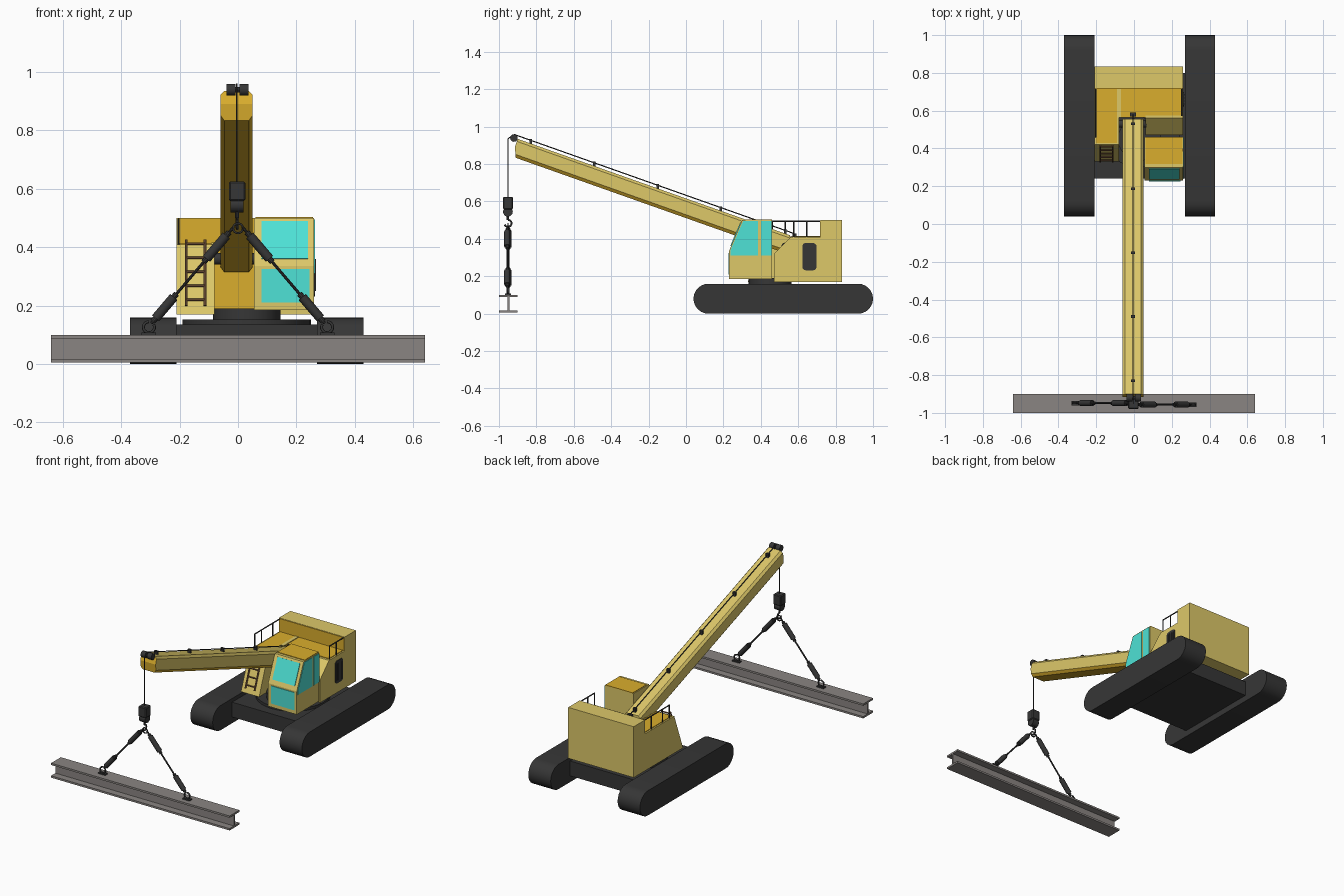
import bpy, bmesh, math
from mathutils import Vector

if "Cube" in bpy.data.objects:
    bpy.data.objects.remove(bpy.data.objects["Cube"])


def material(name, rgb):
    m = bpy.data.materials.new(name)
    m.diffuse_color = [((c / 255 + 0.055) / 1.055) ** 2.4 for c in rgb] + [1]
    m.use_nodes = True
    m.node_tree.nodes["Principled BSDF"].inputs["Base Color"].default_value = m.diffuse_color
    return m


TAN = material("pale_yellow", (221, 200, 105))
ORANGE = material("deep_yellow", (218, 174, 45))
DARK = material("charcoal", (54, 54, 54))
TEAL = material("window_teal", (78, 226, 214))
GREY = material("steel_grey", (138, 133, 130))
BROWN = material("ladder_brown", (122, 88, 62))


def finish(name, bm, *mats):
    bmesh.ops.recalc_face_normals(bm, faces=bm.faces)
    me = bpy.data.meshes.new(name)
    bm.to_mesh(me)
    bm.free()
    ob = bpy.data.objects.new(name, me)
    bpy.context.collection.objects.link(ob)
    for m in mats:
        me.materials.append(m)
    return ob


def smooth(ob):
    bpy.ops.object.select_all(action='DESELECT')
    ob.select_set(True)
    bpy.context.view_layer.objects.active = ob
    bpy.ops.object.shade_smooth_by_angle(angle=math.radians(35))


def extrude(name, pts, vec, mat):
    """Flat outline pushed along a vector."""
    bm = bmesh.new()
    f = bm.faces.new([bm.verts.new(p) for p in pts])
    g = bmesh.ops.extrude_face_region(bm, geom=[f], use_keep_orig=True)
    bmesh.ops.translate(bm, vec=vec, verts=[v for v in g['geom'] if isinstance(v, bmesh.types.BMVert)])
    return finish(name, bm, mat)


def profile(name, yz, x0, x1, mat):
    return extrude(name, [(x0, y, z) for y, z in yz], (x1 - x0, 0, 0), mat)


def box(name, x0, x1, y0, y1, z0, z1, mat):
    return profile(name, [(y0, z0), (y1, z0), (y1, z1), (y0, z1)], x0, x1, mat)


def rod(name, p, q, r, mat=DARK, n=10):
    p, q = Vector(p), Vector(q)
    bm = bmesh.new()
    bmesh.ops.create_cone(bm, cap_ends=True, segments=n, radius1=r, radius2=r, depth=(q - p).length)
    bm.transform((q - p).to_track_quat('Z', 'Y').to_matrix().to_4x4())
    bmesh.ops.translate(bm, vec=(p + q) / 2, verts=bm.verts)
    ob = finish(name, bm, mat)
    smooth(ob)
    return ob


def arc(name, c, r, a0, a1, thick, plane):
    """Bent round bar in the xz or yz plane."""
    cu = bpy.data.curves.new(name, 'CURVE')
    cu.dimensions = '3D'
    cu.bevel_depth, cu.bevel_resolution, cu.use_fill_caps = thick, 2, True
    sp = cu.splines.new('POLY')
    sp.points.add(14)
    for i, pt in enumerate(sp.points):
        a = math.radians(a0 + (a1 - a0) * i / 14)
        u, w = r * math.cos(a), r * math.sin(a)
        pt.co = (c[0] + (u if plane == 'xz' else 0), c[1] + (u if plane == 'yz' else 0), c[2] + w, 1)
    ob = bpy.data.objects.new(name, cu)
    bpy.context.collection.objects.link(ob)
    cu.materials.append(DARK)
    bpy.ops.object.select_all(action='DESELECT')
    ob.select_set(True)
    bpy.context.view_layer.objects.active = ob
    bpy.ops.object.convert(target='MESH')


# crawler tracks: rounded-end loops
stadium = []
for cy, start in ((0.92, -90), (0.12, 90)):
    for i in range(13):
        a = math.radians(start + 15 * i)
        stadium.append((cy + 0.08 * math.cos(a), 0.08 + 0.08 * math.sin(a)))
for side, x in (("left", -0.37), ("right", 0.27)):
    smooth(profile(side + "_track", stadium, x, x + 0.16, DARK))

# undercarriage and turntable
box("undercarriage", -0.21, 0.27, 0.24, 0.80, 0.04, 0.136, DARK)
rod("turntable_plate", (0.03, 0.52, 0.13), (0.03, 0.52, 0.153), 0.22, n=32)
rod("turntable_pivot", (0.03, 0.45, 0.15), (0.03, 0.45, 0.19), 0.115, n=32)

# machine house: counterweight, two side housings and the middle bay
box("counterweight", -0.21, 0.26, 0.72, 0.835, 0.17, 0.50, TAN)
profile("left_housing", [(0.33, 0.17), (0.72, 0.17), (0.72, 0.41), (0.42, 0.41)], -0.21, -0.08, TAN)
profile("right_housing", [(0.47, 0.17), (0.72, 0.17), (0.72, 0.41), (0.56, 0.41), (0.47, 0.32)], 0.06, 0.26, TAN)
box("middle_bay", -0.08, 0.06, 0.565, 0.72, 0.17, 0.41, ORANGE)
box("left_deck", -0.20, -0.09, 0.43, 0.72, 0.41, 0.414, ORANGE)
box("right_deck", -0.065, 0.25, 0.575, 0.72, 0.41, 0.414, ORANGE)
box("counterweight_front", -0.208, 0.258, 0.716, 0.72, 0.412, 0.498, ORANGE)
box("bay_lip", -0.09, -0.068, 0.565, 0.72, 0.405, 0.416, TAN)

# side vent: rounded grille with slats
vent = []
for cy, cz, start in ((0.68, 0.36, 0), (0.64, 0.36, 90), (0.64, 0.25, 180), (0.68, 0.25, 270)):
    for i in range(4):
        a = math.radians(start + 30 * i)
        vent.append((cy + 0.018 * math.cos(a), cz + 0.018 * math.sin(a)))
profile("side_vent", vent, 0.258, 0.264, DARK)
for i in range(4):
    y = 0.636 + 0.016 * i
    box("vent_slat", 0.263, 0.267, y - 0.003, y + 0.003, 0.25, 0.36, DARK)

# cab
KINK = 0.335
profile("cab", [(0.23, 0.185), (0.46, 0.185), (0.46, 0.50), (0.30, 0.50), (0.23, KINK)], 0.055, 0.26, TAN)
box("cab_roof", 0.06, 0.256, 0.318, 0.46, 0.498, 0.504, ORANGE)


def screen_y(z):
    return 0.23 + 0.07 * (z - KINK) / (0.50 - KINK)


extrude("upper_windscreen", [(x, screen_y(z), z) for x, z in ((0.08, 0.36), (0.24, 0.36), (0.24, 0.487), (0.08, 0.487))],
        (0, -0.004, 0.002), TEAL)
box("lower_windscreen", 0.08, 0.245, 0.226, 0.23, 0.21, 0.325, TEAL)
profile("side_window_front", [(0.238, 0.31), (0.385, 0.31), (0.385, 0.495), (0.305, 0.495), (0.238, 0.34)], 0.259, 0.263, TEAL)
profile("side_window_rear", [(0.40, 0.31), (0.457, 0.31), (0.457, 0.495), (0.40, 0.495)], 0.259, 0.263, TEAL)

# ladder on the sloping left housing
def ladder_pt(x, z):
    return (x, 0.33 + 0.375 * (z - 0.17) - 0.012, z)


for x in (-0.178, -0.113):
    rod("ladder_rail", ladder_pt(x, 0.20), ladder_pt(x, 0.425), 0.005, BROWN, 6)
for i in range(5):
    z = 0.22 + 0.048 * i
    rod("ladder_rung", ladder_pt(-0.178, z), ladder_pt(-0.113, z), 0.005, BROWN, 6)

# deck railings
for side, x, posts in (("left", -0.203, (0.46, 0.53, 0.645)), ("right", 0.253, (0.575, 0.645))):
    rod(side + "_handrail", (x, posts[0], 0.495), (x, 0.72, 0.495), 0.004, n=6)
    for y in posts:
        rod(side + "_rail_post", (x, y, 0.41), (x, y, 0.497), 0.004, n=6)

# boom: chamfered section swept up to the nose, underside and nose deep yellow
SLOPE = 0.354


def boom_z(y):
    return 0.835 - SLOPE * (y + 0.915)


section = [(-0.055, 0.055), (-0.055, 0.09), (-0.042, 0.105), (0.042, 0.105), (0.055, 0.09),
           (0.055, 0.055), (0.055, 0.018), (0.042, 0), (-0.042, 0), (-0.055, 0.018)]
bm = bmesh.new()
nose, root = [], []
for x, d in section:
    yn = -0.915 + max(0, d - 0.055) * 0.3 + max(0, 0.055 - d) * 0.09
    nose.append(bm.verts.new((x - 0.005, yn, boom_z(yn) + d)))
    root.append(bm.verts.new((x - 0.005, 0.555, boom_z(0.555) + d)))
for i in range(10):
    j = (i + 1) % 10
    bm.faces.new((nose[i], nose[j], root[j], root[i]))
bm.faces.new(nose[:6])
bm.faces.new(nose[5:] + nose[:1])
bm.faces.new(root)
boom = finish("boom", bm, TAN, ORANGE)
for p in boom.data.polygons:
    p.material_index = int(p.normal.z < -0.3 or p.normal.y < -0.8)
rod("boom_pivot_pin", (-0.085, 0.53, 0.36), (0.065, 0.53, 0.36), 0.02, n=16)

# hoist line on top of the boom, with clips
def line_pt(y):
    return Vector((-0.005, y, boom_z(y) + 0.122))


rod("boom_line", line_pt(-0.92), line_pt(0.58), 0.003, n=6)
for y in (-0.83, -0.49, -0.152, 0.186, 0.53):
    c = line_pt(y)
    box("line_clip", -0.015, 0.005, y - 0.007, y + 0.007, c.z - 0.02, c.z + 0.007, DARK)
box("line_anchor", -0.02, 0.01, 0.57, 0.59, 0.405, 0.43, DARK)

# nose sheaves and drop line
for x in (-0.04, 0.005):
    rod("nose_sheave", (x, -0.92, 0.939), (x + 0.031, -0.92, 0.939), 0.02, n=20)
rod("sheave_axle", (-0.035, -0.92, 0.939), (0.03, -0.92, 0.939), 0.01)
rod("drop_line_top", (-0.004, -0.925, 0.957), (-0.004, -0.951, 0.935), 0.0025, n=6)
rod("drop_line", (-0.004, -0.951, 0.937), (-0.004, -0.951, 0.62), 0.0025, n=6)

# hook block
block = box("hook_block", -0.031, 0.025, -0.979, -0.925, 0.558, 0.625, DARK)
bev = block.modifiers.new("bevel", 'BEVEL')
bev.width, bev.segments = 0.005, 1
rod("block_pulley", (-0.025, -0.952, 0.545), (0.019, -0.952, 0.545), 0.026, n=20)
rod("hook_shank", (-0.003, -0.952, 0.525), (-0.003, -0.952, 0.50), 0.007)
arc("lifting_hook", (-0.003, -0.952, 0.483), 0.019, 90, -160, 0.005, 'yz')
arc("master_ring", (0, -0.952, 0.465), 0.017, 0, 360, 0.0035, 'xz')

# slings, mirrored: rod, two turnbuckles with end eyes, beam hook
for s, side in ((-1, "left"), (1, "right")):
    y = -0.952 - 0.004 * s

    def on(x):
        return (s * x, y, 0.475 - 1.17 * (x - 0.01))

    rod(side + "_sling", on(0.015), on(0.297), 0.005)
    for a, b in ((0.04, 0.108), (0.22, 0.282)):
        rod(side + "_turnbuckle", on(a), on(b), 0.016, n=12)
        rod(side + "_turnbuckle_collar", on(a - 0.01), on(b + 0.01), 0.010)
    arc(side + "_beam_hook", (s * 0.305, y, 0.126), 0.019, 90, 90 - s * 300, 0.005, 'xz')
    box(side + "_beam_clamp", s * 0.305 - 0.025, s * 0.305 + 0.025, y - 0.012, y + 0.012, 0.098, 0.108, DARK)

# steel I-beam load
ibeam = [(-1.0, 0.006), (-0.90, 0.006), (-0.90, 0.018), (-0.945, 0.018), (-0.945, 0.088), (-0.90, 0.088),
         (-0.90, 0.10), (-1.0, 0.10), (-1.0, 0.088), (-0.955, 0.088), (-0.955, 0.018), (-1.0, 0.018)]
profile("steel_beam", ibeam, -0.64, 0.64, GREY)
